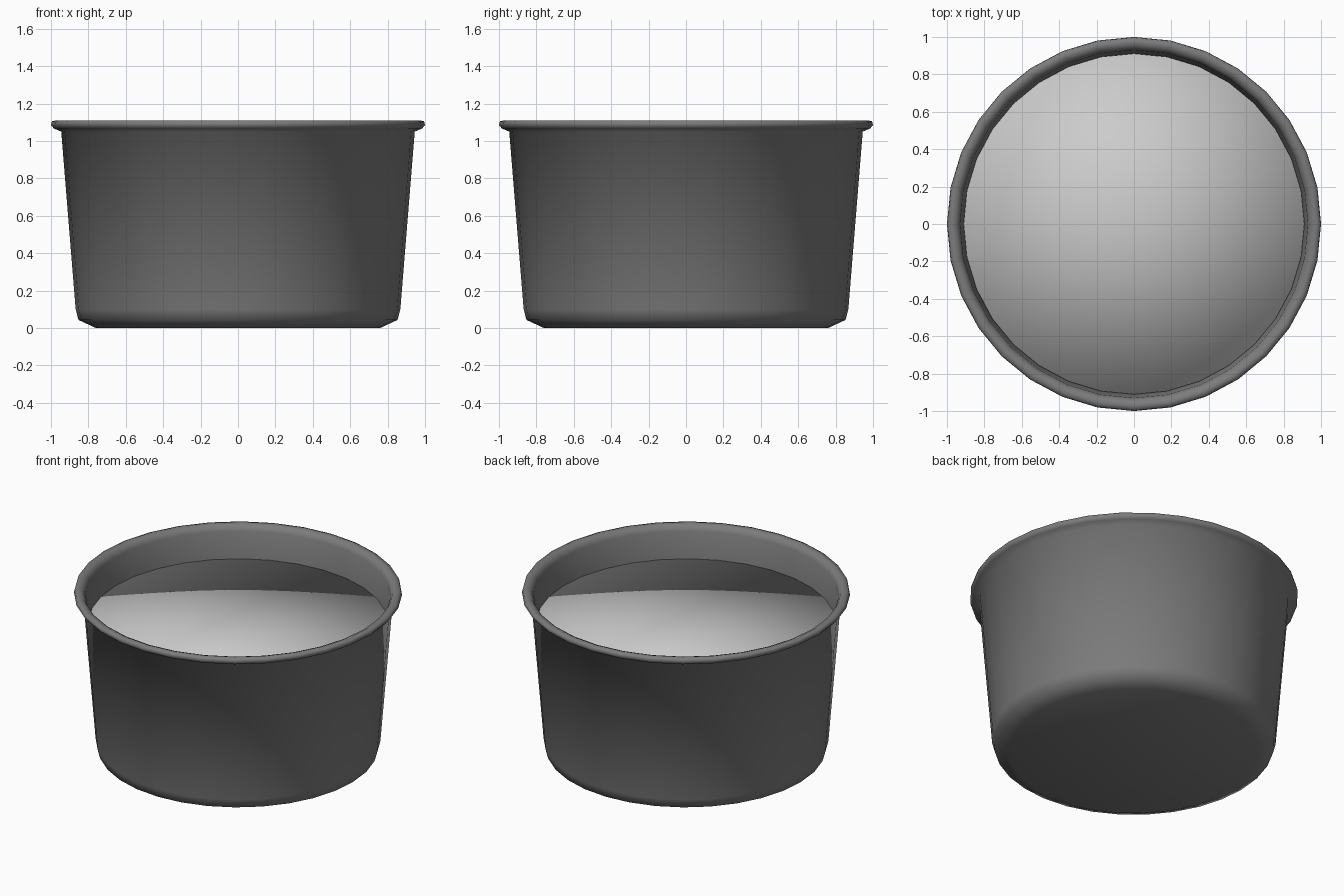
import bpy, bmesh, math

if "Cube" in bpy.data.objects:
    bpy.data.objects.remove(bpy.data.objects["Cube"])

SIDES = 32


def lathe(name, profile, grey):
    """Revolve (radius, z) points; a radius of 0 becomes a single pole."""
    bm = bmesh.new()
    rings = []
    for r, z in profile:
        n = 1 if r == 0 else SIDES
        rings.append([bm.verts.new((r * math.cos(2 * math.pi * i / SIDES),
                                    r * math.sin(2 * math.pi * i / SIDES), z))
                      for i in range(n)])
    for a, b in zip(rings, rings[1:]):
        for i in range(SIDES):
            j = (i + 1) % SIDES
            if len(a) == 1:
                bm.faces.new((a[0], b[j], b[i]))
            elif len(b) == 1:
                bm.faces.new((a[i], a[j], b[0]))
            else:
                bm.faces.new((a[i], a[j], b[j], b[i]))
    for f in bm.faces:
        f.smooth = True
    mesh = bpy.data.meshes.new(name)
    bm.to_mesh(mesh)
    bm.free()
    mat = bpy.data.materials.new(name + "_grey")
    mat.diffuse_color = (grey, grey, grey, 1)
    mat.use_nodes = True
    mat.node_tree.nodes["Principled BSDF"].inputs["Base Color"].default_value = mat.diffuse_color
    mesh.materials.append(mat)
    ob = bpy.data.objects.new(name, mesh)
    bpy.context.collection.objects.link(ob)
    return ob


# Pot shell: base, bevelled foot, tapered wall, rolled lip, inner wall
lathe("pot", [
    (0, 0), (0.76, 0), (0.853, 0.043), (0.868, 0.10), (0.945, 1.05),
    (0.985, 1.067), (1.0, 1.085), (0.995, 1.105), (0.97, 1.11),
    (0.945, 1.10), (0.93, 1.07), (0.91, 0.86)], 0.2)

# Filling: flat disc with a hidden skirt, softly shaded over its edge
lathe("filling", [(0.905, 0.83), (0.911, 0.893), (0, 0.893)], 0.55)
